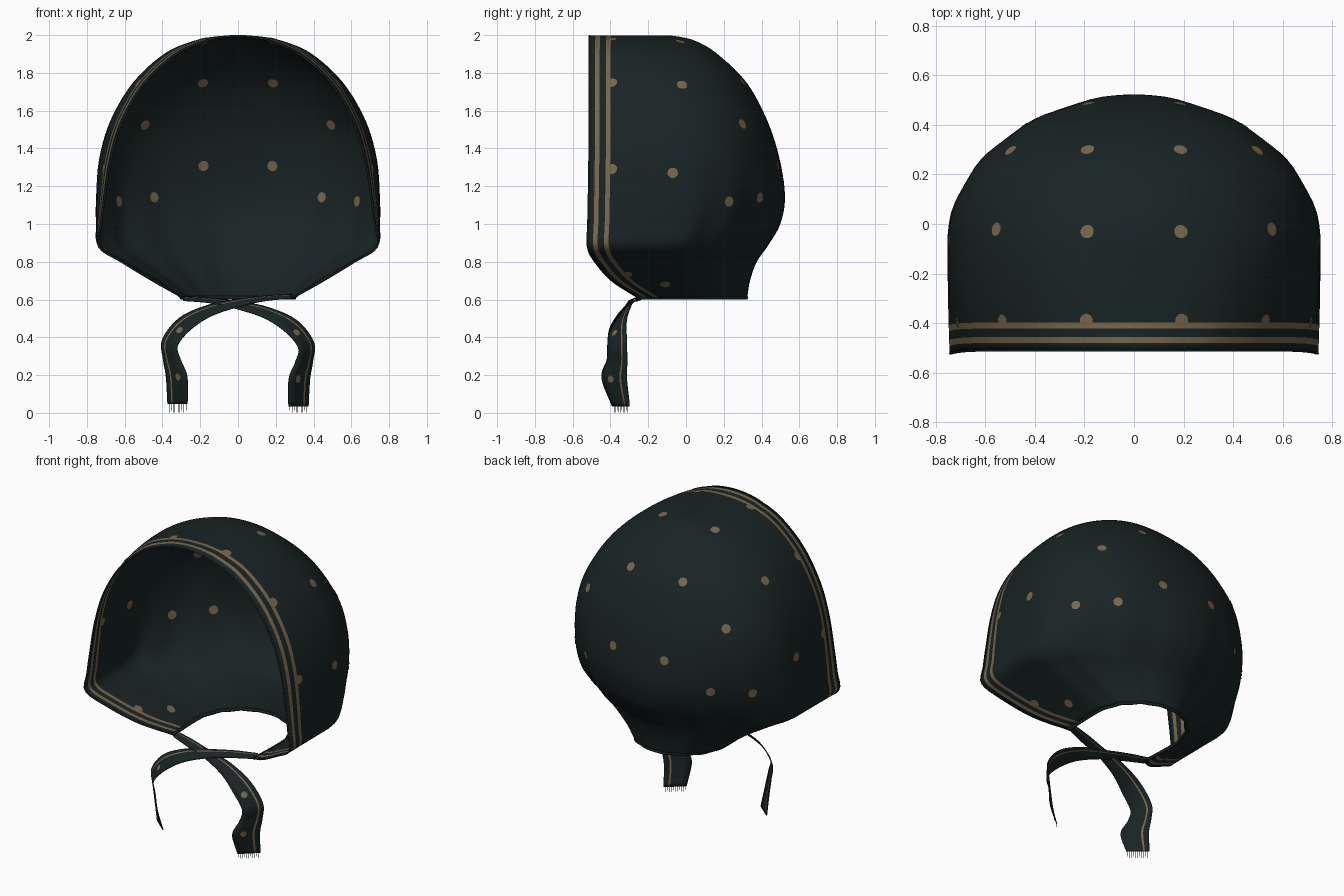
import bpy, bmesh, math
from mathutils import Vector
from mathutils.bvhtree import BVHTree

if "Cube" in bpy.data.objects:
    bpy.data.objects.remove(bpy.data.objects["Cube"])


def material(name, rgb):
    m = bpy.data.materials.new(name)
    m.diffuse_color = (*rgb, 1)
    m.use_nodes = True
    m.node_tree.nodes["Principled BSDF"].inputs["Base Color"].default_value = m.diffuse_color
    return m


MATS = [material("dark green cloth", (0.0095, 0.0175, 0.0175)),
        material("tan print", (0.19, 0.135, 0.07))]


def make_object(name, bm, thickness=0, smooth=True):
    me = bpy.data.meshes.new(name)
    bm.to_mesh(me)
    bm.free()
    for m in MATS:
        me.materials.append(m)
    ob = bpy.data.objects.new(name, me)
    bpy.context.collection.objects.link(ob)
    for p in me.polygons:
        p.use_smooth = smooth
    if thickness:
        mod = ob.modifiers.new("thickness", "SOLIDIFY")
        mod.thickness = thickness
        mod.offset = 0
    return ob


def spline(keys, steps, ghost=None):
    """Catmull-Rom through rows of numbers."""
    k = [Vector(r) for r in keys]
    pts = [Vector(ghost) if ghost else 2 * k[0] - k[1]] + k + [2 * k[-1] - k[-2]]
    out = []
    for i in range(1, len(pts) - 2):
        a, b, c, d = pts[i - 1:i + 3]
        for s in range(steps):
            t = s / steps
            out.append(0.5 * (2 * b + (c - a) * t + (2 * a - 5 * b + 4 * c - d) * t * t
                              + (3 * b - a - 3 * c + d) * t ** 3))
    return out + [k[-1]]


def grid(bm, rows, tan_columns):
    vs = [[bm.verts.new(p) for p in row] for row in rows]
    for r0, r1 in zip(vs, vs[1:]):
        for j in range(len(r0) - 1):
            f = bm.faces.new((r0[j], r0[j + 1], r1[j + 1], r1[j]))
            f.material_index = 1 if j in tan_columns else 0


# Hood: stacked U-shaped sections (height, rim x, rim y, half width, back y)
KEYS = [(1.995, 0, -.51, 0, -.12), (1.988, .09, -.51, .125, -.04),
        (1.965, .18, -.51, .235, .05), (1.90, .325, -.51, .385, .16),
        (1.75, .49, -.51, .55, .315), (1.55, .61, -.51, .67, .425),
        (1.35, .672, -.512, .73, .49), (1.15, .705, -.515, .747, .52),
        (1.0, .725, -.518, .748, .495), (.88, .735, -.52, .735, .425),
        (.80, .615, -.48, .605, .37), (.70, .45, -.39, .43, .335),
        (.61, .29, -.25, .30, .32)]
STRIPES = [0, .03, .054, .088, .112]
# Roundness of the back by height (2 is an ellipse, less is tighter)
ROUND = [(.61, 2), (.88, 1.6), (1.1, 1.8), (1.5, 2.2), (2.1, 2.25)]


def roundness(z):
    for (z0, p0), (z1, p1) in zip(ROUND, ROUND[1:]):
        if z <= z1:
            return p0 + (p1 - p0) * max(0, z - z0) / (z1 - z0)
    return ROUND[-1][1]


def half_section(z, xf, yf, w, yb):
    xf, w = max(xf, 0), max(w, 0)
    ym = yf + (yb - yf) * .45
    ys = [yf + d for d in STRIPES]
    ys += [ys[-1] + (ym - ys[-1]) * i / 6 for i in range(1, 7)]
    pts = [Vector((w - (w - xf) * ((ym - y) / (ym - yf)) ** 2, y, z)) for y in ys]
    n = 24
    e = 2 / roundness(z)
    fade = max(0, min(1, (1.35 - z) / .4))
    for i in range(1, n + 1):
        a = math.pi / 2 * i / n
        pleat = 1 + .016 * fade * math.sin(a * 16 - 1.6) * math.sin(a * 2)
        pts.append(Vector((w * math.cos(a) ** e * pleat if i < n else 0,
                           ym + (yb - ym) * math.sin(a) ** e * pleat, z)))
    return pts


def mirror(p):
    return Vector((-p.x, p.y, p.z))


rows = []
for k in spline(KEYS, 5, (1.988, -.09, -.51, -.125, -.2)):
    half = half_section(*k)
    rows.append(half + [mirror(p) for p in half[-2::-1]])
last = len(rows[0]) - 2
bm = bmesh.new()
grid(bm, rows, {1, 3, last - 1, last - 3})
bmesh.ops.remove_doubles(bm, verts=bm.verts, dist=1e-4)
bmesh.ops.recalc_face_normals(bm, faces=bm.faces)
tree = BVHTree.FromBMesh(bm)
make_object("hood", bm, .008)

# Printed spots on the outside and the inside of the hood
SPOTS = [(.19, .31, 1.76), (.50, .30, 1.53), (.185, .49, 1.31), (.45, .39, 1.14),
         (.63, .22, 1.12), (.56, -.02, 1.74), (.19, -.03, 1.97), (.74, -.07, 1.27),
         (.19, -.39, 1.97), (.52, -.39, 1.74), (.70, -.39, 1.29),
         (.51, -.31, .73), (.42, -.11, .67)]
bm = bmesh.new()
for s in SPOTS:
    for c in (Vector(s), mirror(Vector(s))):
        loc, nor, _, _ = tree.find_nearest(c)
        if nor.dot(loc - Vector((0, -.1, 1.2))) < 0:
            nor = -nor
        u = nor.orthogonal().normalized()
        v = nor.cross(u)
        for side in (.007, -.007):
            ring = []
            for i in range(12):
                a = math.tau * i / 12
                p = tree.find_nearest(loc + .028 * (u * math.cos(a) + v * math.sin(a)))[0]
                ring.append(bm.verts.new(p + nor * side))
            f = bm.faces.new(ring if side > 0 else ring[::-1])
            f.material_index = 1
make_object("printed_spots", bm, 0, False)


# Rolled hems along the face opening and the neck
def hem(name, points, radius):
    cu = bpy.data.curves.new(name, "CURVE")
    cu.dimensions = "3D"
    cu.bevel_depth = radius
    cu.bevel_resolution = 1
    sp = cu.splines.new("POLY")
    sp.points.add(len(points) - 1)
    for q, p in zip(sp.points, points):
        q.co = (*p, 1)
    cu.materials.append(MATS[0])
    bpy.context.collection.objects.link(bpy.data.objects.new(name, cu))


hem("neck_hem", rows[-1], .010)
hem("face_hem", [r[0] for r in rows[::-1]] + [r[-1] for r in rows[1:]], .006)

# Tie straps: path point followed by half-width vector, crossing under the chin
TIE = [(-.29, -.23, .605, 0, .02, .010), (-.15, -.27, .595, 0, .028, .012),
       (0, -.30, .57, .01, .022, .018), (.15, -.33, .53, .01, .035, .028),
       (.28, -.36, .46, .03, .045, .03), (.36, -.365, .36, .04, .05, .015),
       (.35, -.365, .27, .045, .053, 0), (.325, -.38, .18, .055, .065, 0),
       (.32, -.345, .035, .052, .045, 0)]
ACROSS = [-1, -.4, .2, .45, .6, .75, 1]
for side, name in ((1, "right"), (-1, "left")):
    strip = []
    for k in spline(TIE, 6):
        c, h = Vector(k[:3]), Vector(k[3:])
        row = [c + h * t for t in ACROSS]
        if side < 0:
            row = [mirror(p) + Vector((0, 0, .012)) for p in row]
        strip.append(row)
    bm = bmesh.new()
    grid(bm, strip, {3})
    make_object(name + "_tie_strap", bm, .006)

    # Frayed threads at the strap end
    bm = bmesh.new()
    a, b = strip[-1][0], strip[-1][-1]
    for i in range(11):
        p = a.lerp(b, (i + .3) / 11.6)
        d = (b - a) * .02
        drop = Vector((0, 0, p.z - (.002 if i % 3 else .012)))
        bm.faces.new([bm.verts.new(q) for q in (p, p + d, p + d - drop, p - drop)])
    make_object(name + "_strap_fringe", bm, 0, False)

    # Spots printed on the outer face of the straps
    bm = bmesh.new()
    for i in (26, 42):
        row = strip[i]
        c = row[1].lerp(row[2], .3)
        u = (row[-1] - row[0]).normalized()
        v = (strip[i + 1][2] - strip[i - 1][2]).normalized()
        n = u.cross(v).normalized()
        if n.y > 0:
            n = -n
        f = bm.faces.new([bm.verts.new(c + n * .007 + .02 * (
            u * math.cos(math.tau * j / 10) + v * math.sin(math.tau * j / 10)))
            for j in range(10)])
        f.material_index = 1
    make_object(name + "_strap_spots", bm, 0, False)
